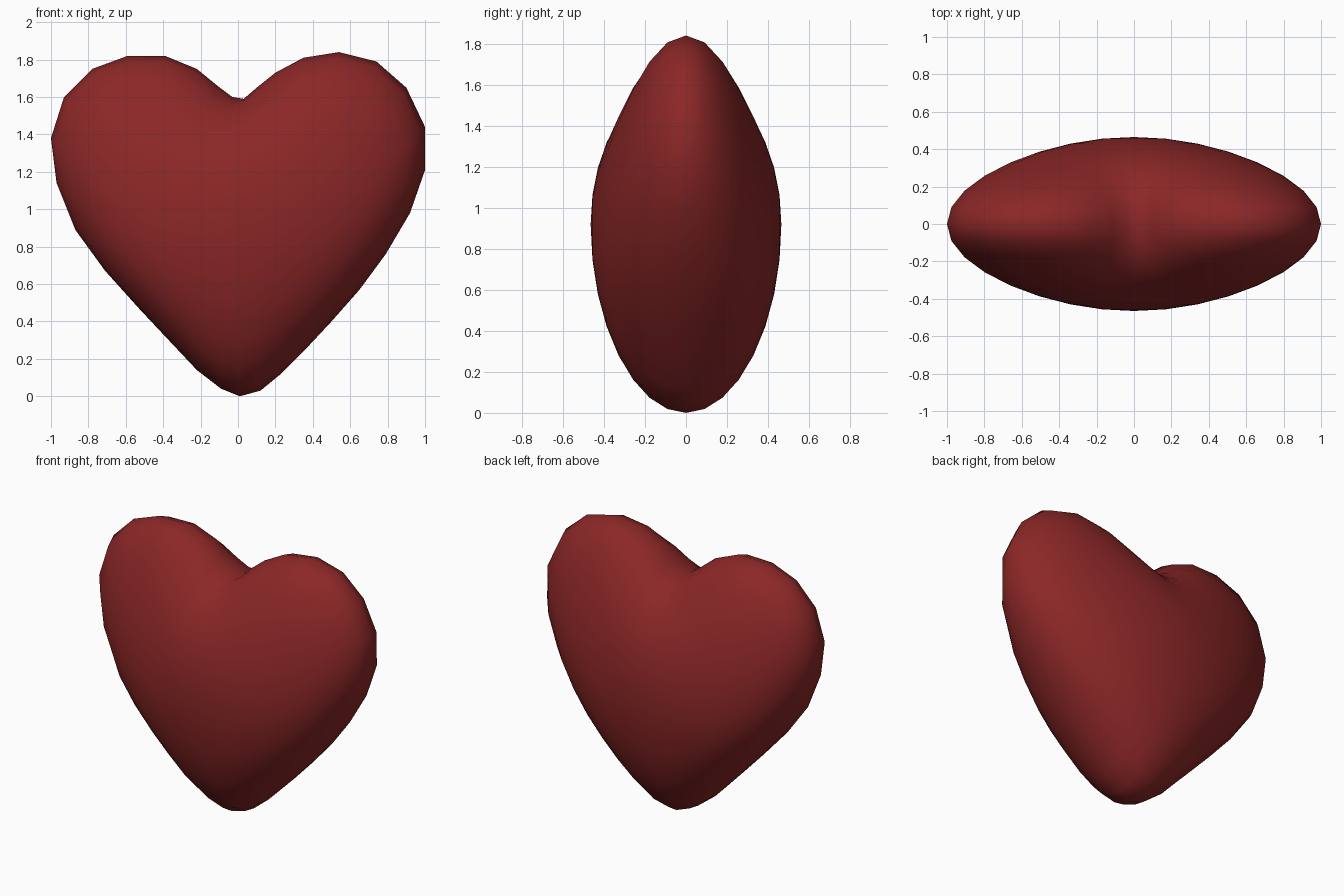
import bpy
import bmesh
from math import sin, cos, pi

default_cube = bpy.data.objects.get("Cube")
if default_cube:
    bpy.data.objects.remove(default_cube, do_unlink=True)

# Outline of the heart's widest section as (x, z), running from the bottom tip
OUTLINE = [
    (.01, 0), (.12, .03), (.23, .12), (.36, .25), (.5, .4), (.65, .57),
    (.79, .76), (.92, .98), (1, 1.21), (1, 1.44), (.9, 1.65), (.74, 1.79),
    (.54, 1.84), (.35, 1.81), (.2, 1.73), (.1, 1.65), (.03, 1.59),
    (-.03, 1.6), (-.11, 1.66), (-.22, 1.75), (-.39, 1.82), (-.59, 1.82),
    (-.78, 1.75), (-.93, 1.6), (-1, 1.38), (-.97, 1.14), (-.87, .89),
    (-.71, .67), (-.53, .47), (-.38, .31), (-.22, .14), (-.09, .04),
]
CENTRE_Z = .92
HALF_DEPTH = .465
RINGS = 16


def section_point(index, angle):
    """Point of a section that shrinks and rounds off towards the two faces."""
    radius = cos(angle)
    weight = radius ** 2
    turn = 2 * pi * index / len(OUTLINE)
    x, z = OUTLINE[index]
    round_x = .87 * sin(turn)
    round_z = -.08 - .81 * cos(turn)
    mixed_x = weight * x + (1 - weight) * round_x
    mixed_z = weight * (z - CENTRE_Z) + (1 - weight) * round_z
    return (radius * mixed_x, HALF_DEPTH * sin(angle), CENTRE_Z + radius * mixed_z)


def make_material(name, colour):
    material = bpy.data.materials.new(name)
    material.use_nodes = True
    material.diffuse_color = colour
    shader = next(n for n in material.node_tree.nodes if n.type == "BSDF_PRINCIPLED")
    shader.inputs["Base Color"].default_value = colour
    return material


# Heart body: sections lofted from the front pole to the back pole
bm = bmesh.new()
rings = []
for level in range(1, RINGS):
    angle = pi * level / RINGS - pi / 2
    rings.append([bm.verts.new(section_point(i, angle)) for i in range(len(OUTLINE))])
front_pole = bm.verts.new((0, -HALF_DEPTH, CENTRE_Z))
back_pole = bm.verts.new((0, HALF_DEPTH, CENTRE_Z))

for i in range(len(OUTLINE)):
    j = (i + 1) % len(OUTLINE)
    for lower, upper in zip(rings, rings[1:]):
        bm.faces.new((lower[i], lower[j], upper[j], upper[i]))
    bm.faces.new((front_pole, rings[0][j], rings[0][i]))
    bm.faces.new((back_pole, rings[-1][i], rings[-1][j]))

bmesh.ops.recalc_face_normals(bm, faces=bm.faces[:])
for face in bm.faces:
    face.smooth = True

mesh = bpy.data.meshes.new("heart_body")
bm.to_mesh(mesh)
bm.free()
mesh.materials.append(make_material("deep_red", (.26, .02, .02, 1)))
heart = bpy.data.objects.new("heart_body", mesh)
bpy.context.collection.objects.link(heart)
